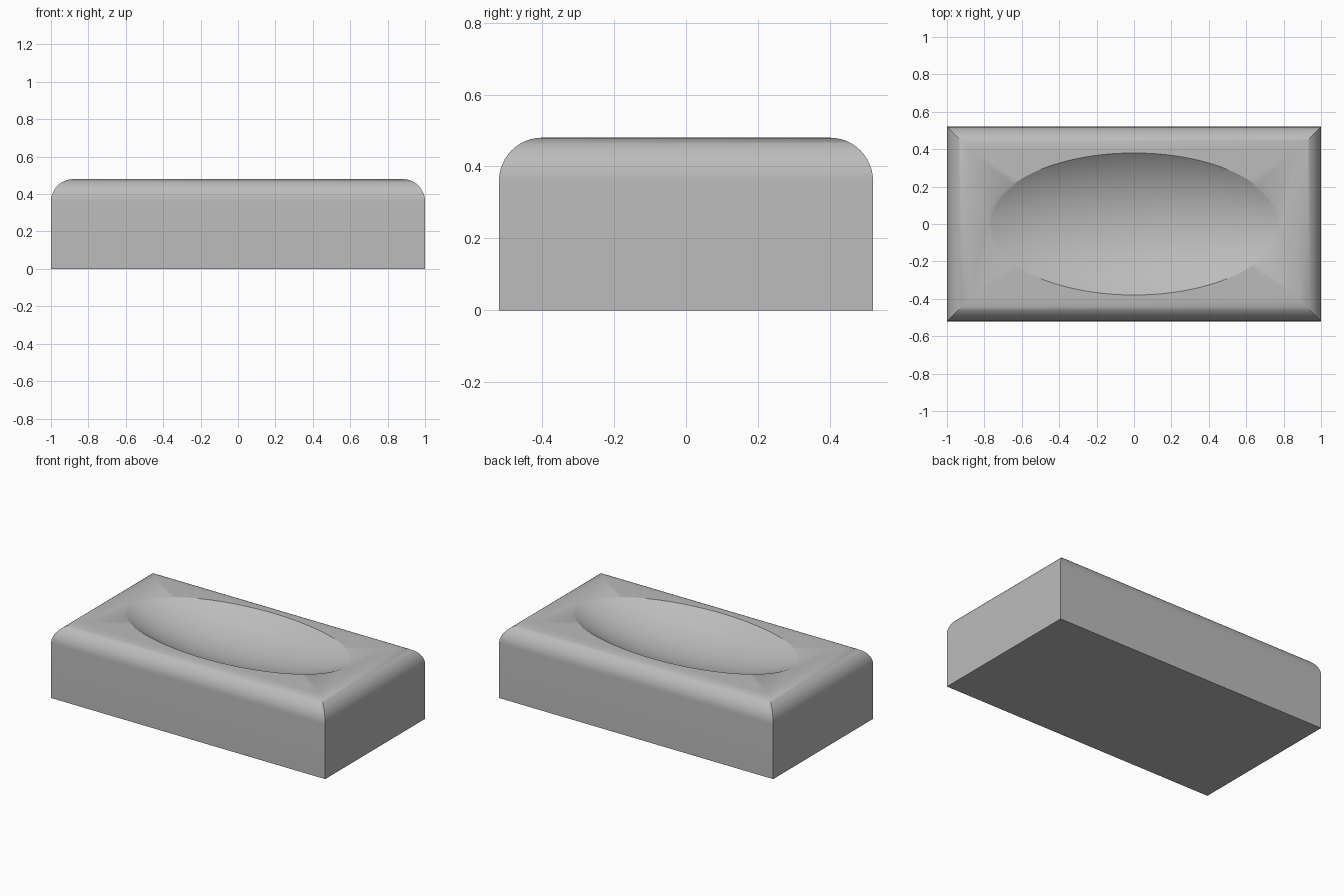
import bpy, bmesh, math

if "Cube" in bpy.data.objects:
    bpy.data.objects.remove(bpy.data.objects["Cube"])

LENGTH, WIDTH, HEIGHT, ROUND = 2.0, 1.04, 0.48, 0.12
DISH_X, DISH_Y, DISH_DEPTH = 0.78, 0.38, 0.14

grey = bpy.data.materials.new("plain grey")
grey.diffuse_color = (0.5, 0.5, 0.5, 1)
grey.use_nodes = True
grey.node_tree.nodes["Principled BSDF"].inputs["Base Color"].default_value = grey.diffuse_color


def make_object(name, bm):
    mesh = bpy.data.meshes.new(name)
    bm.to_mesh(mesh)
    bm.free()
    mesh.materials.append(grey)
    obj = bpy.data.objects.new(name, mesh)
    bpy.context.collection.objects.link(obj)
    return obj


# block with rounded top edges that meet in mitres at the corners
bm = bmesh.new()
bmesh.ops.create_cube(bm, size=1)
for v in bm.verts:
    v.co = (v.co.x * LENGTH, v.co.y * WIDTH, (v.co.z + 0.5) * HEIGHT)
top_edges = [e for e in bm.edges if all(v.co.z > HEIGHT - 0.01 for v in e.verts)]
bmesh.ops.bevel(bm, geom=top_edges, offset=ROUND, segments=12, profile=0.5,
                affect='EDGES', clamp_overlap=True)
block = make_object("block", bm)

# ellipsoid cutter: a stretched sphere whose cap gives the dish
radius = (DISH_Y ** 2 + DISH_DEPTH ** 2) / (2 * DISH_DEPTH)
bm = bmesh.new()
bmesh.ops.create_uvsphere(bm, u_segments=96, v_segments=96, radius=radius)
for v in bm.verts:
    v.co.x *= DISH_X / DISH_Y
    v.co.z += HEIGHT + radius - DISH_DEPTH
cutter = make_object("dish_cutter", bm)
cutter.hide_render = True

# carve the dish
mod = block.modifiers.new("dish", 'BOOLEAN')
mod.operation = 'DIFFERENCE'
mod.solver = 'EXACT'
mod.object = cutter
bpy.context.view_layer.objects.active = block
block.select_set(True)
bpy.ops.object.modifier_apply(modifier=mod.name)
bpy.data.objects.remove(cutter)

# smooth shading with sharp edges kept
bpy.ops.object.shade_smooth_by_angle(angle=math.radians(30))
